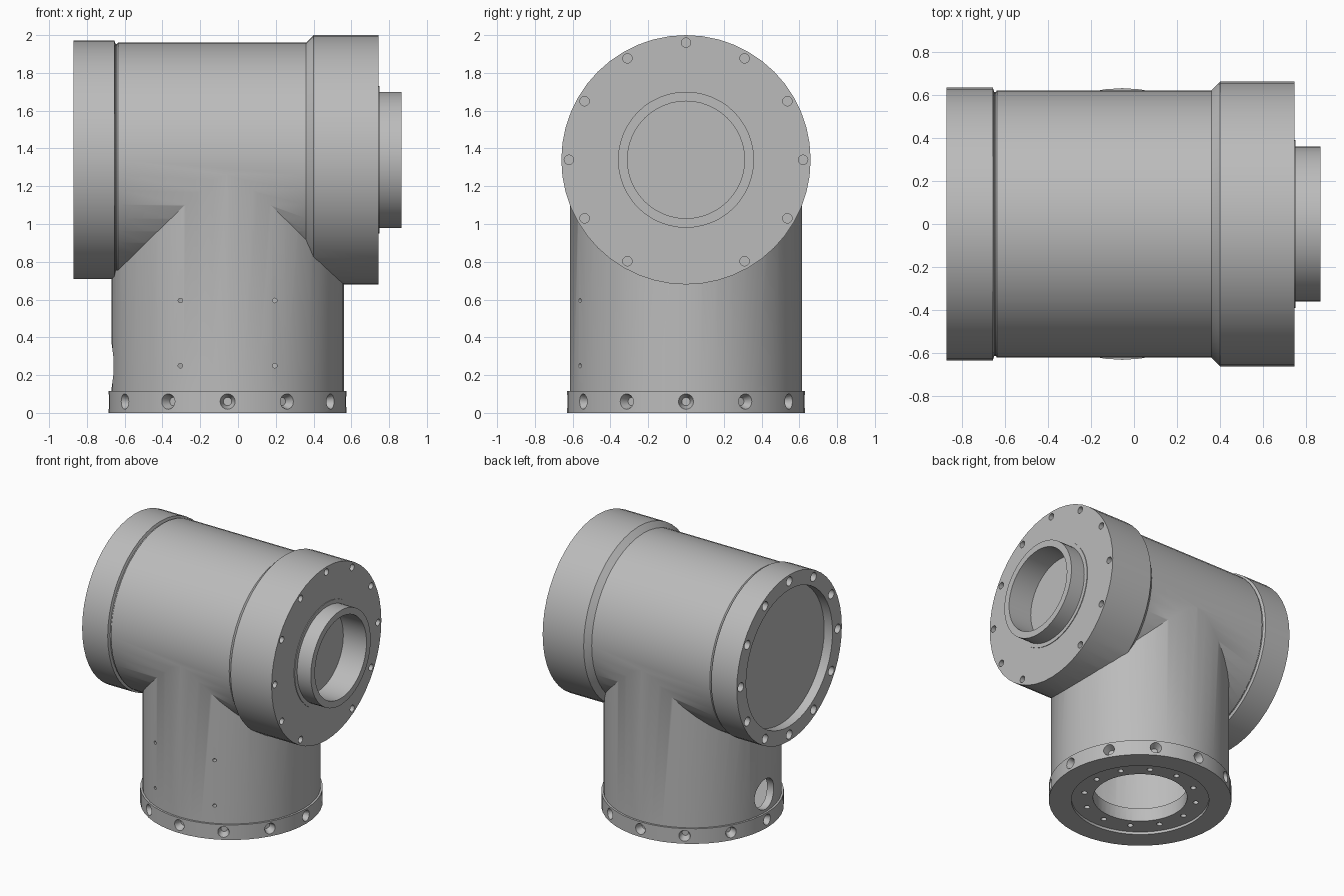
import bpy, bmesh, math
from mathutils import Vector, Matrix

if "Cube" in bpy.data.objects:
    bpy.data.objects.remove(bpy.data.objects["Cube"])

AXIS_Z = 1.34      # height of the horizontal pipe
COL_X = -0.055     # centre of the upright column
SEG = 48

grey = bpy.data.materials.new("machined_grey")
grey.use_nodes = True
grey.diffuse_color = (0.5, 0.5, 0.5, 1)
grey.node_tree.nodes["Principled BSDF"].inputs["Base Color"].default_value = (0.5, 0.5, 0.5, 1)


def finish(name, bm):
    bmesh.ops.recalc_face_normals(bm, faces=bm.faces)
    mesh = bpy.data.meshes.new(name)
    bm.to_mesh(mesh)
    bm.free()
    mesh.materials.append(grey)
    obj = bpy.data.objects.new(name, mesh)
    bpy.context.collection.objects.link(obj)
    return obj


def lathe(name, profile, matrix):
    """Revolve (radius, height) points about z, then place the result."""
    bm = bmesh.new()
    verts = [bm.verts.new((r, 0, h)) for r, h in profile]
    edges = [bm.edges.new(pair) for pair in zip(verts, verts[1:])]
    bmesh.ops.spin(bm, geom=verts + edges, cent=(0, 0, 0), axis=(0, 0, 1),
                   angle=math.tau, steps=SEG, use_duplicate=False)
    bmesh.ops.remove_doubles(bm, verts=bm.verts, dist=0.0005)
    bmesh.ops.transform(bm, matrix=matrix, verts=bm.verts)
    return finish(name, bm)


def rod(bm, start, end, r1, r2=None, seg=16):
    """Add a capped cylinder or cone between two points."""
    a, b = Vector(start), Vector(end)
    d = b - a
    m = Matrix.Translation((a + b) / 2) @ d.to_track_quat('Z', 'Y').to_matrix().to_4x4()
    bmesh.ops.create_cone(bm, cap_ends=True, segments=seg, radius1=r1,
                          radius2=r1 if r2 is None else r2, depth=d.length, matrix=m)


def combine(target, other, operation):
    mod = target.modifiers.new(operation, 'BOOLEAN')
    mod.operation = operation
    mod.solver = 'EXACT'
    mod.object = other
    bpy.context.view_layer.objects.active = target
    bpy.ops.object.modifier_apply(modifier=mod.name)
    bpy.data.objects.remove(other)


# Horizontal pipe: recessed end cap, groove, stepped collar and hollow boss
pipe_profile = [
    (0, -0.80), (0.52, -0.80), (0.52, -0.87), (0.632, -0.87), (0.632, -0.655),
    (0.612, -0.648), (0.612, -0.642), (0.62, -0.635), (0.62, 0.36), (0.66, 0.40),
    (0.66, 0.745), (0.39, 0.745), (0.39, 0.75), (0.36, 0.75), (0.36, 0.865),
    (0.31, 0.865), (0.31, 0.67), (0, 0.67)]
along_x = Matrix.Translation((0, 0, AXIS_Z)) @ Matrix.Rotation(math.pi / 2, 4, 'Y')
housing = lathe("tee_housing", pipe_profile, along_x)

# Upright column with base flange and recessed, open underside
column_profile = [
    (0, 0.02), (0.475, 0.02), (0.475, 0), (0.63, 0), (0.63, 0.115),
    (0.615, 0.115), (0.615, AXIS_Z), (0, AXIS_Z)]
column = lathe("column", column_profile, Matrix.Translation((COL_X, 0, 0)))
combine(housing, column, 'UNION')

# Hollow interior
for name, start, end, radius in (
        ("column_bore", (COL_X, 0, 0.12), (COL_X, 0, AXIS_Z), 0.56),
        ("pipe_bore", (-0.73, 0, AXIS_Z), (0.58, 0, AXIS_Z), 0.55),
        ("base_opening", (COL_X, 0, -0.1), (COL_X, 0, 0.2), 0.325)):
    bm = bmesh.new()
    rod(bm, start, end, radius, seg=SEG)
    combine(housing, finish(name, bm), 'DIFFERENCE')

# Bolt circles: flange edge, underside, collar face and end cap
bm = bmesh.new()
for i in range(12):
    t = math.tau * i / 12
    c, s = math.cos(t), math.sin(t)
    rod(bm, (COL_X + 0.65 * c, 0.65 * s, 0.06), (COL_X + 0.575 * c, 0.575 * s, 0.06), 0.048, 0.022)
    rod(bm, (COL_X + 0.39 * c, 0.39 * s, -0.05), (COL_X + 0.39 * c, 0.39 * s, 0.2), 0.02)
    rod(bm, (0.69, 0.62 * c, AXIS_Z + 0.62 * s), (0.8, 0.62 * c, AXIS_Z + 0.62 * s), 0.025)
    rod(bm, (-0.82, 0.583 * c, AXIS_Z + 0.583 * s), (-0.9, 0.583 * c, AXIS_Z + 0.583 * s), 0.034)

# Side port and four small front holes
rod(bm, (-0.8, 0, 0.25), (-0.5, 0, 0.25), 0.115, seg=32)
for x in (-0.25, 0.25):
    for z in (0.25, 0.595):
        rod(bm, (COL_X + x, -0.7, z), (COL_X + x, -0.42, z), 0.012)
combine(housing, finish("hole_cutters", bm), 'DIFFERENCE')

# Smooth curved walls, sharp rims
for o in bpy.context.selected_objects:
    o.select_set(False)
housing.select_set(True)
bpy.context.view_layer.objects.active = housing
bpy.ops.object.shade_smooth_by_angle(angle=math.radians(28))
